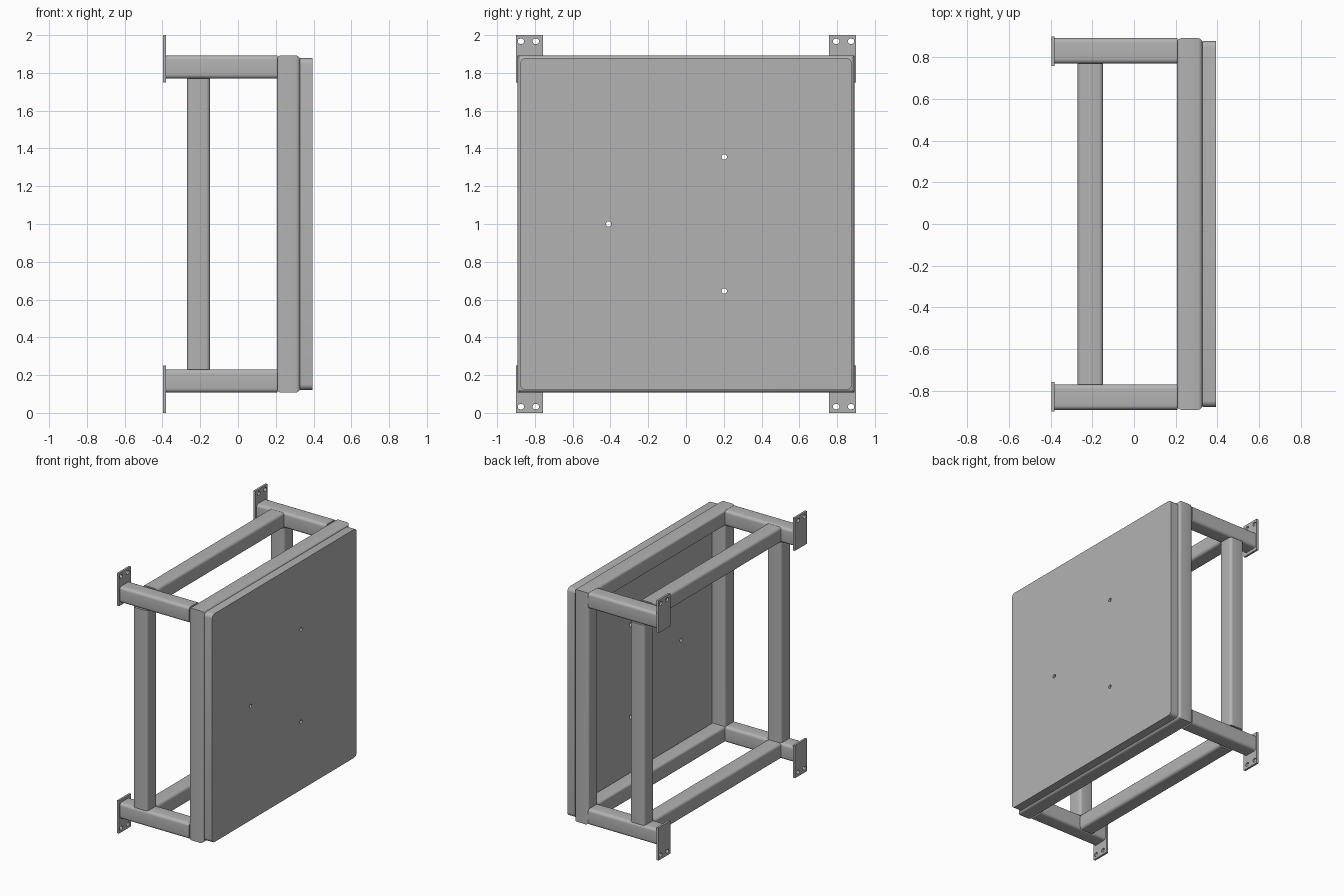
import bpy, bmesh
from math import pi, cos, sin, radians
from mathutils import Matrix

cube = bpy.data.objects.get("Cube")
if cube:
    bpy.data.objects.remove(cube, do_unlink=True)

GREY = (0.45, 0.45, 0.45, 1)
steel = bpy.data.materials.new("grey steel")
steel.use_nodes = True
steel.diffuse_color = GREY
steel.node_tree.nodes["Principled BSDF"].inputs["Base Color"].default_value = GREY

TUBE = 0.122         # width of the square tube
ROUND = 0.022        # its corner radius
OUT = 0.892          # half size of the front frame
MID = 1.0            # height of the centre
AXIS = OUT - TUBE / 2  # tube centre line
INNER = OUT - TUBE


def rounded(w, h, r, cx=0, cy=0, steps=5):
    """Outline of a rounded rectangle; a full radius gives a circle or slot."""
    pts = []
    for i, (sx, sy) in enumerate([(1, 1), (-1, 1), (-1, -1), (1, -1)]):
        for k in range(steps + 1 if r else 1):
            a = (i + k / steps) * pi / 2
            pts.append((cx + sx * (w / 2 - r) + r * cos(a),
                        cy + sy * (h / 2 - r) + r * sin(a)))
    return pts


def finish(name, mesh):
    bm = bmesh.new()
    bm.from_mesh(mesh)
    bmesh.ops.remove_doubles(bm, verts=bm.verts, dist=1e-5)
    bmesh.ops.recalc_face_normals(bm, faces=bm.faces)
    bm.to_mesh(mesh)
    bm.free()
    mesh.materials.clear()
    mesh.materials.append(steel)
    obj = bpy.data.objects.new(name, mesh)
    bpy.context.collection.objects.link(obj)
    bpy.ops.object.select_all(action='DESELECT')
    bpy.context.view_layer.objects.active = obj
    obj.select_set(True)
    bpy.ops.object.shade_smooth_by_angle(angle=radians(35))
    return obj


def extrude(name, outlines, axis, lo, hi, offset=(0, 0, 0)):
    """Extrude outlines (first solid, rest holes) along axis 0, 1 or 2."""
    curve = bpy.data.curves.new(name, 'CURVE')
    curve.dimensions, curve.fill_mode = '2D', 'BOTH'
    curve.extrude = (hi - lo) / 2
    for pts in outlines:
        s = curve.splines.new('POLY')
        s.points.add(len(pts) - 1)
        for p, (u, v) in zip(s.points, pts):
            p.co = (u, v, 0, 1)
        s.use_cyclic_u = True
    temp = bpy.data.objects.new(name + " outline", curve)
    mesh = bpy.data.meshes.new_from_object(temp)
    bpy.data.objects.remove(temp)
    bpy.data.curves.remove(curve)
    turn = Matrix.Identity(3)
    for i in range(3):
        for j in range(3):
            turn[i][j] = float(i == (axis + 1 + j) % 3)
    move = list(offset)
    move[axis] += (lo + hi) / 2
    mesh.transform(Matrix.Translation(move) @ turn.to_4x4())
    mesh.name = name
    return finish(name, mesh)


def tube(name, axis, lo, hi, offset):
    return extrude(name, [rounded(TUBE, TUBE, ROUND)], axis, lo, hi, offset)


# Front frame: one rounded tube profile swept round four mitred corners
bm = bmesh.new()
rings = []
for sy, sz in [(1, 1), (-1, 1), (-1, -1), (1, -1)]:
    rings.append([bm.verts.new((0.267 + u, sy * (AXIS + v), MID + sz * (AXIS + v)))
                  for u, v in rounded(TUBE, TUBE, ROUND)])
for i in range(4):
    a, b = rings[i], rings[(i + 1) % 4]
    for k in range(len(a)):
        n = (k + 1) % len(a)
        bm.faces.new((a[k], a[n], b[n], b[k]))
frame = bpy.data.meshes.new("front_frame")
bm.to_mesh(frame)
bm.free()
finish("front_frame", frame)

# Face panel with three small through holes
panel = [rounded(1.756, 1.756, 0.03)]
for y, z in [(0.203, 0.355), (0.203, -0.355), (-0.41, 0)]:
    panel.append(rounded(0.028, 0.028, 0.014, y, z))
extrude("face_panel", panel, 0, 0.328, 0.394, (0, 0, MID))

# Arms and mounting plates at the four corners
for sy, side in [(1, "back"), (-1, "front")]:
    for sz, level in [(1, "upper"), (-1, "lower")]:
        tube(f"{level}_{side}_arm", 0, -0.381, 0.208, (0, sy * AXIS, MID + sz * AXIS))
        plate = [rounded(0.143, 0.252, 0, sy * 0.829, sz * 0.874)]
        for y in (0.795, 0.874):
            plate.append(rounded(0.034, 0.028, 0.014, sy * y, sz * 0.967))
        extrude(f"{level}_{side}_mounting_plate", plate, 0, -0.397, -0.381, (0, 0, MID))

# Rear posts and rails joining the arms
for s, side, level in [(1, "back", "upper"), (-1, "front", "lower")]:
    tube(f"{side}_post", 2, MID - INNER, MID + INNER, (-0.209, s * AXIS, 0))
    tube(f"{level}_rail", 1, -INNER, INNER, (-0.209, 0, MID + s * AXIS))
